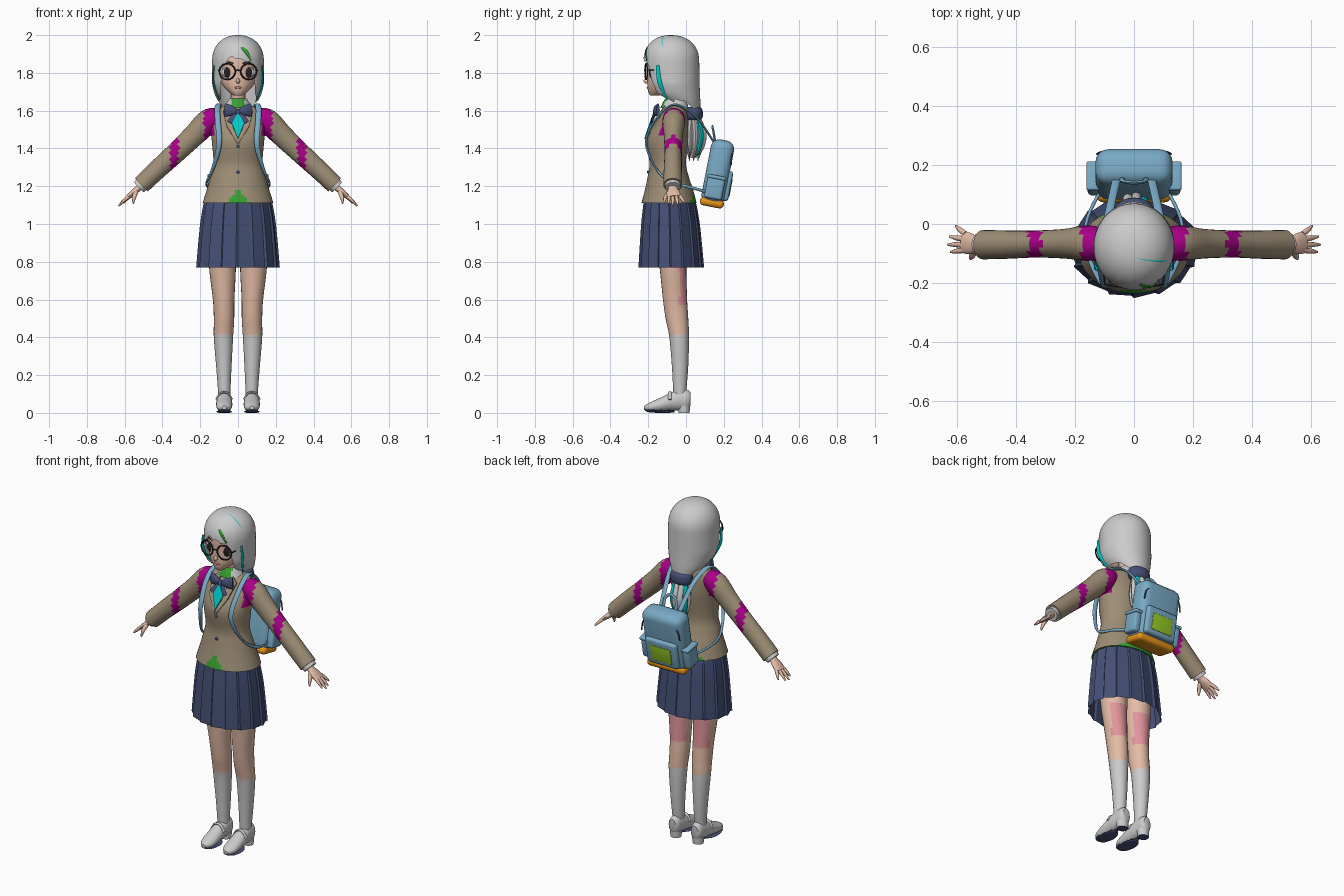
import bpy, bmesh
from math import sin, cos, pi, sqrt, exp, radians
from mathutils import Vector, Matrix

COL = dict(skin=(.77, .5, .38), pink=(.75, .3, .33), jacket=(.34, .27, .18), navy=(.06, .08, .18),
           blue=(.19, .4, .56), magenta=(.4, 0, .25), teal=(0, .6, .6), green=(.04, .35, .03),
           orange=(.8, .3, .01), lime=(.3, .6, .02), dark=(.02, .015, .015), white=(.8, .8, .8))
MAT = {}
for k, c in COL.items():
    MAT[k] = bpy.data.materials.new(k)
    MAT[k].diffuse_color = (*c, 1)


def finish(name, bm, mats, mirror=False, smooth=True, paint=None):
    bmesh.ops.recalc_face_normals(bm, faces=bm.faces)
    if paint:
        for f in bm.faces:
            f.material_index = paint(f.calc_center_median())
    me = bpy.data.meshes.new(name)
    bm.to_mesh(me)
    bm.free()
    ob = bpy.data.objects.new(name, me)
    bpy.context.collection.objects.link(ob)
    for m in mats.split():
        me.materials.append(MAT[m])
    if smooth:
        bpy.ops.object.select_all(action='DESELECT')
        ob.select_set(True)
        bpy.context.view_layer.objects.active = ob
        bpy.ops.object.shade_smooth_by_angle(angle=radians(45))
    if mirror:
        ob.modifiers.new("Mirror", 'MIRROR')
    return ob


def skin_rings(rings, caps):
    bm = bmesh.new()
    vs = [[bm.verts.new(p) for p in r] for r in rings]
    n = len(vs[0])
    for a, b in zip(vs, vs[1:]):
        for i in range(n):
            bm.faces.new((a[i], a[(i + 1) % n], b[(i + 1) % n], b[i]))
    if caps:
        bm.faces.new(vs[0])
        bm.faces.new(vs[-1])
    return bm


def catmull(keys, steps):
    out, last = [], len(keys) - 1
    for i in range(last):
        p = [keys[min(max(j, 0), last)] for j in (i - 1, i, i + 1, i + 2)]
        for s in range(steps):
            t = s / steps
            out.append([.5 * (2 * b + (c - a) * t + (2 * a - 5 * b + 4 * c - d) * t * t
                              + (3 * b - a - 3 * c + d) * t ** 3) for a, b, c, d in zip(*p)])
    return out + [list(keys[-1])]


def loft(name, keys, mats, n=16, steps=4, ref=(1, 0, 0), axis=None, caps=True, angs=None, **kw):
    """Elliptical sections (x, y, z, ra, rb) swept through a smooth path."""
    ks = catmull(keys, steps)
    angs = angs or [(2 * pi * i / n, 1) for i in range(n)]
    rings = []
    for i, k in enumerate(ks):
        c = Vector(k[:3])
        T = Vector(axis) if axis else Vector(ks[min(i + 1, len(ks) - 1)][:3]) - Vector(ks[max(i - 1, 0)][:3])
        T.normalize()
        A = Vector(ref)
        A = (A - T * A.dot(T)).normalized()
        B = T.cross(A)
        rings.append([c + (A * cos(a) * max(k[3], .001) + B * sin(a) * max(k[4], .001)) * f for a, f in angs])
    return finish(name, skin_rings(rings, caps), mats, **kw)


def ring(z, rx, yf, yb, x=0):
    return (x, (yf + yb) / 2, z, rx, (yb - yf) / 2)


def ball(name, loc, scale, mats, mirror=False):
    bm = bmesh.new()
    bmesh.ops.create_uvsphere(bm, u_segments=20, v_segments=12, radius=1,
                              matrix=Matrix.Translation(loc) @ Matrix.Diagonal((*scale, 1)))
    return finish(name, bm, mats, mirror)


def box(name, loc, size, mats, bevel=.01, M=Matrix(), mirror=False):
    bm = bmesh.new()
    bmesh.ops.create_cube(bm, size=1, matrix=Matrix.Translation(loc) @ Matrix.Diagonal((*size, 1)))
    bmesh.ops.bevel(bm, geom=bm.edges[:], offset=bevel, segments=4, profile=.5, affect='EDGES')
    bm.transform(M)
    return finish(name, bm, mats, mirror)


def plate(name, pts, mats, mirror=False):
    bm = bmesh.new()
    bm.faces.new([bm.verts.new(p) for p in pts])
    ob = finish(name, bm, mats, mirror, smooth=False)
    ob.modifiers.new("Solid", 'SOLIDIFY').thickness = .008


Z = (0, 0, 1)
Y = (0, 1, 0)

# head, neck and face
loft("head", [ring(1.68, .022, -.19, -.14), ring(1.70, .05, -.2, -.08), ring(1.74, .085, -.205, -.02),
              ring(1.80, .105, -.205, .035), ring(1.87, .11, -.205, .045), ring(1.94, .085, -.18, .02),
              ring(1.975, .03, -.11, -.05)], "skin", n=32, axis=Z)
loft("neck", [(0, -.05, 1.57, .045, .045), (0, -.06, 1.64, .038, .04), (0, -.07, 1.74, .042, .045)], "skin", axis=Z)
ball("nose", (0, -.207, 1.757), (.01, .018, .014), "skin")
ball("mouth", (0, -.2, 1.722), (.02, .008, .006), "pink")
ball("eye_white", (.053, -.176, 1.803), (.034, .014, .028), "white", True)
ball("iris", (.051, -.184, 1.803), (.024, .012, .029), "dark", True)
loft("eyebrow", [(.025, -.203, 1.85, .003, .003), (.055, -.192, 1.858, .003, .003), (.085, -.165, 1.848, .002, .002)],
     "dark", n=8, ref=Y, mirror=True)

# glasses
rim = [(.057 + .042 * cos(a), -.217 + .012 * (1 + cos(a)) / 2, 1.807 + .042 * sin(a), .004, .004)
       for a in [2 * pi * i / 12 for i in range(13)]]
loft("glasses_rim", rim, "dark", n=8, steps=3, ref=Y, mirror=True)
loft("glasses_bridge", [(-.016, -.217, 1.81, .003, .003), (0, -.22, 1.815, .003, .003), (.016, -.217, 1.81, .003, .003)],
     "dark", n=8, ref=Y)
loft("glasses_temple", [(.099, -.205, 1.815, .003, .003), (.112, -.06, 1.815, .003, .003)], "dark", n=8, mirror=True)


# hair shell with a fringe, side locks and a gathered back
def interp(keys, t):
    for a, b in zip(keys, keys[1:]):
        if (t - a[0]) * (t - b[0]) <= 0:
            f = (t - a[0]) / (b[0] - a[0])
            return [p + (q - p) * f for p, q in zip(a[1:], b[1:])]
    return keys[-1][1:]


def hair_section(z):
    if z > 1.86:
        f = max(1 - ((z - 1.86) / .14) ** 2.2, 0) ** (1 / 2.2)
        return .137 * f, -.08 - .145 * f, -.08 + .15 * f
    return interp([(1.86, .137, -.225, .07), (1.74, .137, -.215, .072), (1.69, .125, -.19, .074),
                   (1.65, .105, -.13, .076), (1.58, .05, -.01, .075)], z)


HEM = [(0, 1.872), (.45, 1.86), (.62, 1.83), (.8, 1.69), (1.1, 1.65), (1.6, 1.66), (2.2, 1.6), (3.15, 1.585)]
rings = []
for j in range(33):
    r = []
    for i in range(72):
        a = 2 * pi * i / 72
        d = min(a, 2 * pi - a)
        hem = interp(HEM, d)[0] + .02 * exp(-((sin(a) * .137 + .03) / .02) ** 2) + .006 * sin(a * 15)
        z = 2 - (2 - hem) * (j / 32) ** 1.7
        rx, yf, yb = hair_section(z)
        r.append(Vector((rx * sin(a), (yf + yb) / 2 - (yb - yf) / 2 * cos(a), z)))
    rings.append(r)
finish("hair", skin_rings(rings, False), "white")
band = []
for i in range(13):
    a = pi * i / 12
    band.append((.124 * cos(a), -.115 - .02 * sin(a) * cos(a), 1.865 + .127 * sin(a) ** .9, .005, .005))
loft("hair_stripe", band, "teal", n=8, ref=Y)
loft("hair_streak", [(.02, -.205, 1.935, .006, .003), (.045, -.214, 1.91, .01, .004), (.07, -.207, 1.865, .003, .003)],
     "green", n=8)
loft("side_streak", [(.127, -.15, 1.84, .003, .008), (.13, -.14, 1.75, .005, .012), (.1, -.1, 1.66, .003, .004)],
     "teal", n=8, mirror=True)

# ponytail and its tie
loft("hair_tie", [(0, .04, 1.62, .05, .035), (0, .042, 1.605, .065, .045), (0, .043, 1.57, .066, .046),
                  (0, .043, 1.55, .05, .035)], "navy", n=24, axis=Z)
loft("ponytail_core", [(0, .043, 1.57, .045, .03), (0, .05, 1.48, .045, .045), (0, .045, 1.4, .032, .035),
                       (0, .035, 1.35, .008, .01)], "white", axis=Z)
for i in range(9):
    a = 2 * pi * i / 9
    x, y = cos(a), sin(a)
    loft("ponytail_strand", [(.035 * x, .043 + .02 * y, 1.57, .013, .012), (.042 * x, .05 + .045 * y, 1.48, .017, .014),
                             (.038 * x, .047 + .04 * y, 1.41, .013, .011), (.03 * x, .04 + .025 * y, 1.335 + .015 * (i % 3), .002, .002)],
         "teal" if i in (1, 4) else "white", n=8)


# jacket
def jacket_paint(c):
    if abs(c.x) > .125 and c.z > 1.47:
        return 1
    if c.z < 1.18 and abs(c.x) < (.05 if c.y < -.09 else .11) * (1.185 - c.z) / .06:
        return 2
    return 0


loft("jacket", [ring(1.63, .055, -.1, 0), ring(1.605, .12, -.12, .005), ring(1.56, .15, -.145, .01),
                ring(1.48, .143, -.195, .015), ring(1.42, .137, -.208, .01), ring(1.32, .13, -.193, 0),
                ring(1.25, .146, -.203, .015), ring(1.18, .166, -.218, .038), ring(1.11, .188, -.236, .057)],
     "jacket magenta green", n=72, steps=6, axis=Z, paint=jacket_paint)
plate("lapel", [(.03, -.105, 1.64), (.08, -.13, 1.6), (.06, -.186, 1.52), (.004, -.216, 1.43), (.03, -.182, 1.53)],
      "jacket", True)
plate("shirt_front", [(0, -.165, 1.59), (.032, -.182, 1.53), (0, -.214, 1.45), (-.032, -.182, 1.53)], "teal")
for z, y in ((1.41, -.209), (1.275, -.201)):
    ball("jacket_button", (0, y, z), (.009, .005, .009), "navy")
loft("shirt_collar", [(0, -.06, 1.665, .046, .048), (0, -.06, 1.645, .058, .062), (0, -.06, 1.615, .075, .075)],
     "white green", n=32, axis=Z, caps=False, paint=lambda c: int(c.y < -.1 and abs(c.x) < .035))

# bow
ball("bow_knot", (0, -.162, 1.592), (.016, .014, .018), "navy")
loft("bow_loop", [(.004, -.16, 1.592, .01, .012), (.035, -.16, 1.6, .014, .027), (.07, -.148, 1.603, .01, .036)],
     "navy", n=12, ref=Y, mirror=True)
loft("bow_tail", [(.006, -.162, 1.585, .006, .01), (.025, -.176, 1.558, .006, .018), (.04, -.183, 1.535, .005, .02)],
     "navy", n=8, ref=Y, mirror=True)

# sleeves, cuffs and hands
loft("sleeve", [(.10, -.065, 1.57, .05, .045), (.155, -.065, 1.545, .06, .064), (.24, -.067, 1.462, .05, .058),
                (.335, -.068, 1.372, .046, .054), (.43, -.07, 1.285, .048, .051), (.512, -.07, 1.207, .05, .049)],
     "jacket magenta", n=24, steps=6, ref=Y, mirror=True, paint=lambda c: int(c.x < .18 or .315 < c.x < .36))
loft("shirt_cuff", [(.49, -.07, 1.228, .042, .04), (.526, -.07, 1.194, .04, .037)], "white", n=24, ref=Y, mirror=True)
loft("palm", [(.5, -.07, 1.215, .024, .02), (.53, -.07, 1.187, .025, .017), (.555, -.067, 1.165, .036, .016),
              (.582, -.062, 1.142, .036, .012)], "skin", ref=Y, mirror=True)
for y0, y1, x1, z1 in ((-.088, -.095, .622, 1.105), (-.07, -.07, .632, 1.096), (-.052, -.043, .626, 1.1), (-.034, -.006, .605, 1.112)):
    loft("finger", [(.572, y0, 1.15, .01, .01), ((.575 + x1) / 2, (y0 + y1) / 2, (1.152 + z1) / 2, .009, .009),
                    (x1, y1, z1, .004, .004)], "skin", n=8, ref=Y, mirror=True)
loft("thumb", [(.54, -.085, 1.172, .013, .013), (.55, -.108, 1.142, .011, .011), (.555, -.118, 1.108, .004, .004)],
     "skin", n=8, ref=Y, mirror=True)

# pleated skirt and hips
pleats = [(2 * pi * (k + o) / 16, f) for k in range(16) for o, f in ((0, 1.035), (.88, .985))]
loft("skirt", [ring(1.13, .172, -.218, .045), ring(1.0, .194, -.232, .068), ring(.77, .214, -.246, .09)],
     "navy", axis=Z, caps=False, angs=pleats, smooth=False)
loft("hips", [ring(1.12, .16, -.2, .03), ring(1.0, .165, -.18, .03), ring(.92, .09, -.13, .0)], "navy", n=32, axis=Z)

# legs with socks, shoes
loft("leg", [ring(1.0, .08, -.17, .01, .085), ring(.77, .071, -.14, .002, .082), ring(.6, .057, -.122, .006, .076),
             ring(.5, .054, -.108, .012, .074), ring(.4, .051, -.088, .016, .077), ring(.25, .041, -.075, .012, .075),
             ring(.12, .033, -.068, .002, .073), ring(.05, .03, -.065, -.005, .073)],
     "skin white pink", n=24, steps=8, axis=Z, mirror=True,
     paint=lambda c: 1 if c.z < .42 else 2 if .57 < c.z < .76 and c.y > -.035 else 0)
loft("shoe", [(.073, .024, .075, .022, .035), (.073, .008, .07, .034, .052), (.073, -.03, .07, .037, .056),
              (.073, -.08, .06, .041, .047), (.073, -.14, .042, .043, .036), (.073, -.19, .031, .037, .025),
              (.073, -.222, .027, .012, .01)],
     "white navy", n=24, axis=(0, -1, 0), mirror=True, paint=lambda c: int(c.z < .017))
loft("shoe_sole", [(.073, -.06, .008, .01, .006), (.073, -.1, .006, .038, .006), (.073, -.15, .006, .042, .006),
                   (.073, -.2, .01, .03, .006), (.073, -.218, .016, .008, .004)], "navy", axis=(0, -1, 0), mirror=True)
loft("shoe_heel", [(.073, -.01, .04, .034, .032), (.073, -.01, 0, .031, .029)], "white navy", n=20, axis=Z,
     mirror=True, paint=lambda c: int(c.z < .001))
loft("shoe_strap", [(.032, -.085, .07, .009, .006), (.05, -.085, .1, .009, .006), (.073, -.085, .109, .009, .006),
                    (.096, -.085, .1, .009, .006), (.114, -.085, .07, .009, .006)], "white", n=8, ref=Y, mirror=True)

# backpack, tilted away from the back
P = Matrix.Translation((0, .167, 1.267)) @ Matrix.Rotation(radians(-11), 4, 'X')
box("pack_body", (0, 0, .008), (.262, .125, .345), "blue", .045, P)
box("pack_base", (0, 0, -.157), (.25, .128, .045), "orange", .02, P)
box("pack_pocket", (0, .062, -.055), (.205, .04, .16), "blue", .016, P)
box("pack_panel", (0, .079, -.06), (.135, .012, .095), "lime", .004, P)
box("pack_side_pocket", (.135, 0, -.08), (.045, .095, .115), "blue", .015, P, True)
box("pack_side_flap", (.137, 0, -.02), (.05, .1, .02), "blue", .008, P, True)
zip_path = [(.125 * cos(pi * i / 8), .25 - .012 * (1 - sin(pi * i / 8)), 1.31 + .09 * sin(pi * i / 8) ** .6, .004, .004)
            for i in range(9)]
loft("pack_zip", zip_path, "navy", n=6, ref=Y)
loft("pack_handle", [(.04, .155, 1.43, .006, .009), (.036, .145, 1.49, .006, .009), (0, .14, 1.515, .006, .009),
                     (-.036, .145, 1.49, .006, .009), (-.04, .155, 1.43, .006, .009)], "blue", n=8, ref=Y)
loft("pack_strap", [(.06, .15, 1.43, .014, .006), (.08, .06, 1.56, .014, .006), (.098, -.03, 1.625, .015, .007),
                    (.108, -.09, 1.622, .015, .007), (.108, -.155, 1.56, .015, .007), (.1, -.207, 1.46, .015, .007),
                    (.107, -.2, 1.38, .013, .007), (.14, -.145, 1.275, .008, .006), (.166, -.07, 1.22, .006, .008),
                    (.158, .02, 1.195, .006, .008), (.115, .11, 1.17, .006, .008)], "blue", n=10, mirror=True)
